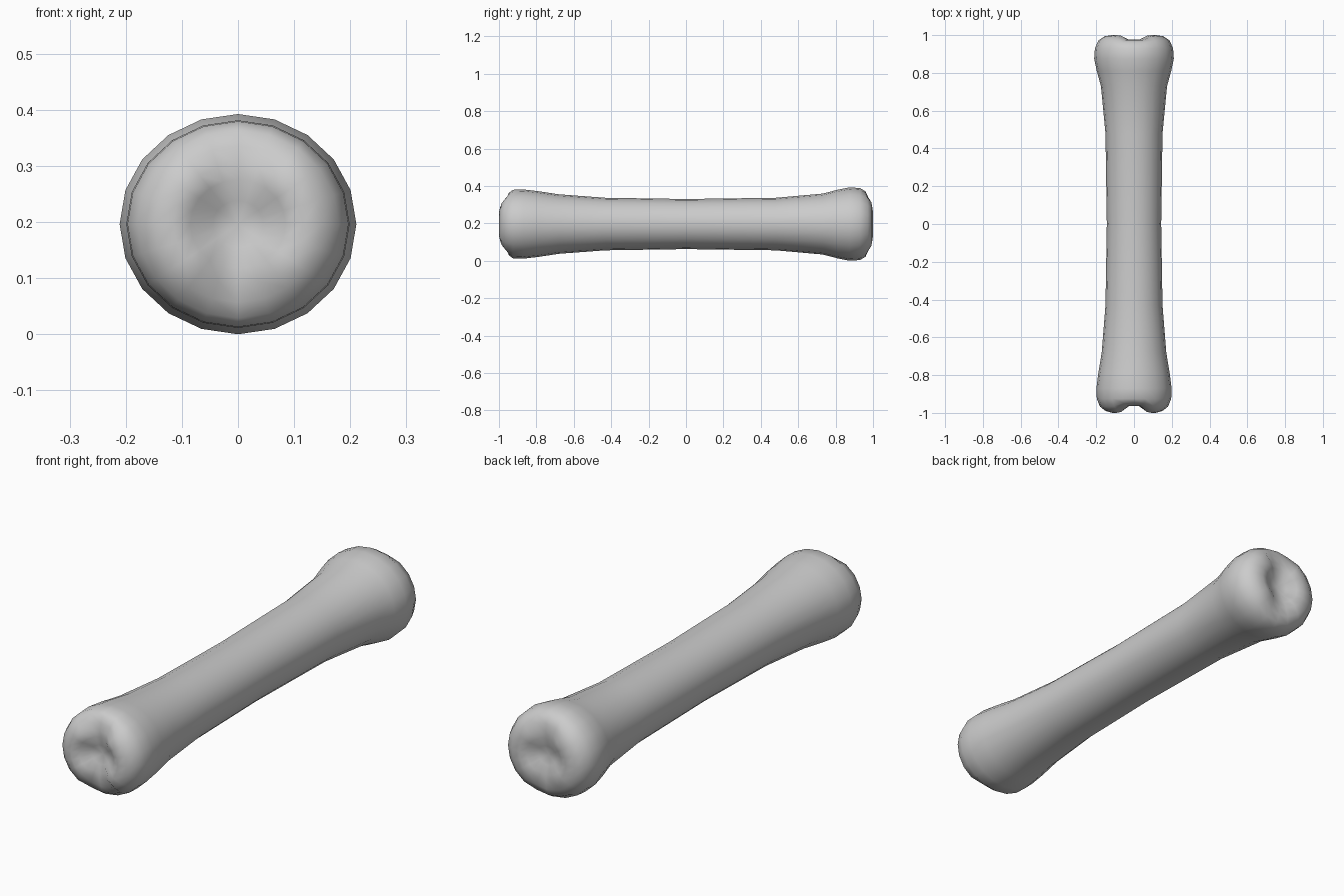
import bpy, bmesh
from math import sin, cos, pi

if "Cube" in bpy.data.objects:
    bpy.data.objects.remove(bpy.data.objects["Cube"])

SIDES, CZ, SQUASH = 20, 0.198, 0.93

# (radius, y, groove depth) rings from the front dimple to the back dimple
rings = [
    (.045, -.955, .0), (.085, -.985, .025), (.115, -1.0, .037), (.15, -.99, .034),
    (.18, -.967, .02), (.197, -.925, .0), (.199, -.87, 0), (.189, -.79, 0),
    (.171, -.68, 0), (.151, -.43, 0), (.144, 0, 0), (.151, .48, 0),
    (.175, .73, 0), (.197, .81, 0), (.211, .875, 0), (.207, .93, 0),
    (.188, .972, -.012), (.155, .994, -.02), (.115, 1.0, -.024),
    (.085, .99, -.015), (.045, .965, 0),
]
# groove strength by distance (in sides) from the top or bottom of the ring
falloff = {0: 1.0, 1: 1.0, 2: .15}

bm = bmesh.new()
loops = []
for r, y, groove in rings:
    loop = []
    for i in range(SIDES):
        a = 2 * pi * i / SIDES
        d = min(abs(i - 5), abs(i - 15))
        loop.append(bm.verts.new((r * cos(a), y + groove * falloff.get(d, 0),
                                  CZ + r * SQUASH * sin(a))))
    loops.append(loop)

# skin between rings
for a, b in zip(loops, loops[1:]):
    for i in range(SIDES):
        j = (i + 1) % SIDES
        bm.faces.new((a[i], a[j], b[j], b[i]))

# dimple centres
for loop, y in ((loops[0], -.94), (loops[-1], .955)):
    c = bm.verts.new((0, y, CZ))
    for i in range(SIDES):
        bm.faces.new((loop[i], loop[(i + 1) % SIDES], c))

bmesh.ops.recalc_face_normals(bm, faces=bm.faces)
for f in bm.faces:
    f.smooth = True

# seat the bone on the ground
low = min(v.co.z for v in bm.verts)
bmesh.ops.translate(bm, verts=bm.verts, vec=(0, 0, -low))
mesh = bpy.data.meshes.new("bone")
bm.to_mesh(mesh)
bm.free()
bpy.context.collection.objects.link(bpy.data.objects.new("bone", mesh))
